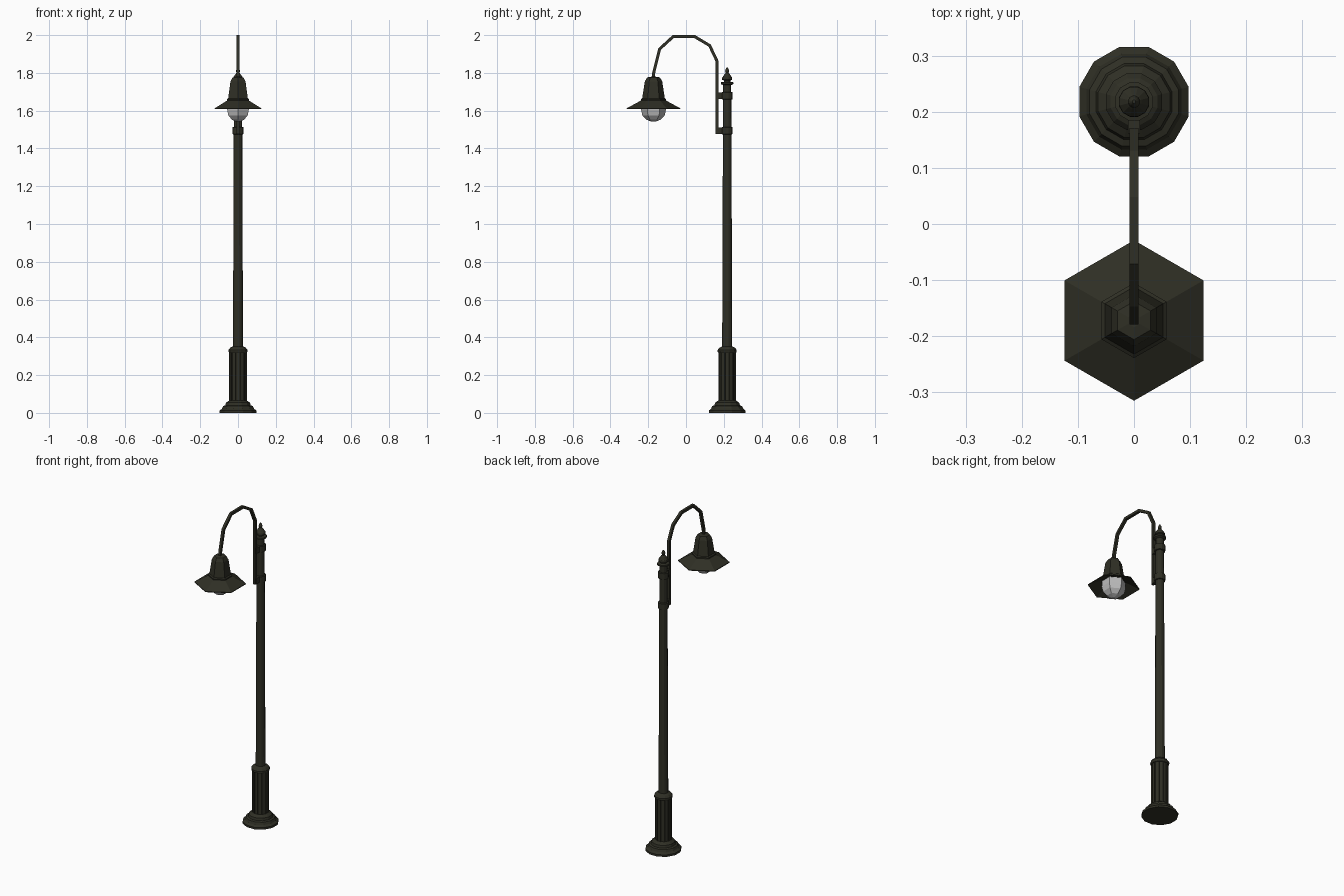
import bpy, bmesh, math
from mathutils import Vector

if "Cube" in bpy.data.objects:
    bpy.data.objects.remove(bpy.data.objects["Cube"])


def material(name, rgb):
    m = bpy.data.materials.new(name)
    m.diffuse_color = (*rgb, 1)
    m.use_nodes = True
    m.node_tree.nodes["Principled BSDF"].inputs["Base Color"].default_value = m.diffuse_color
    return m


IRON = material("dark_olive_iron", (0.028, 0.028, 0.018))
GLASS = material("pale_glass", (0.5, 0.5, 0.5))
POLE_Y, LAMP_Y = 0.218, -0.172


def finish(name, bm, mat):
    bmesh.ops.recalc_face_normals(bm, faces=bm.faces)
    me = bpy.data.meshes.new(name)
    bm.to_mesh(me)
    bm.free()
    me.materials.append(mat)
    ob = bpy.data.objects.new(name, me)
    bpy.context.collection.objects.link(ob)
    return ob


def lathe(name, profile, sides, y, mat, start, closed=False, groove=None):
    """Turn (radius, z) points around a vertical axis at (0, y)."""
    bm = bmesh.new()
    rings = []
    for r, z in profile:
        rings.append([bm.verts.new((r * math.cos(start + math.tau * i / sides),
                                    y + r * math.sin(start + math.tau * i / sides), z))
                      for i in range(sides)])
    pairs = list(zip(rings, rings[1:]))
    if closed:
        pairs.append((rings[-1], rings[0]))
    for a, b in pairs:
        for i in range(sides):
            j = (i + 1) % sides
            bm.faces.new((a[i], a[j], b[j], b[i]))
    if not closed:
        bm.faces.new(rings[0][::-1])
        bm.faces.new(rings[-1])
    bmesh.ops.recalc_face_normals(bm, faces=bm.faces)
    if groove:
        tall = [f for f in bm.faces if f.calc_area() > 0 and
                max(v.co.z for v in f.verts) - min(v.co.z for v in f.verts) > 0.2]
        bmesh.ops.inset_individual(bm, faces=tall, thickness=groove, depth=-groove)
    return finish(name, bm, mat)


def box(name, size, loc):
    bm = bmesh.new()
    bmesh.ops.create_cube(bm, size=1)
    for v in bm.verts:
        v.co = Vector(a * b for a, b in zip(v.co, size)) + Vector(loc)
    return finish(name, bm, IRON)


T = math.radians(15)   # 12-sided parts have flats on the axes
H = math.radians(30)   # 6-sided parts have corners on the y axis

# Stepped foot
lathe("foot", [(0.101, 0), (0.101, 0.012), (0.088, 0.022), (0.082, 0.036),
               (0.07, 0.04), (0.066, 0.054), (0.054, 0.062), (0.048, 0.066)],
      12, POLE_Y, IRON, T)
# Fluted sleeve and its collar
lathe("fluted_sleeve", [(0.048, 0.06), (0.048, 0.325)], 12, POLE_Y, IRON, T, groove=0.004)
lathe("sleeve_collar", [(0.048, 0.318), (0.052, 0.324), (0.052, 0.333),
                        (0.043, 0.345), (0.028, 0.352)], 12, POLE_Y, IRON, T)
# Tapering pole
lathe("pole", [(0.0275, 0.34), (0.0235, 1.47), (0.022, 1.74)], 12, POLE_Y, IRON, T)
# Finial
lathe("finial", [(0.022, 1.735), (0.035, 1.741), (0.035, 1.75), (0.018, 1.753),
                 (0.018, 1.76), (0.028, 1.764), (0.027, 1.775), (0.014, 1.793),
                 (0.008, 1.8), (0.011, 1.81), (0.008, 1.82), (0.003, 1.828)],
      12, POLE_Y, IRON, T)
# Two clamps that hold the arm to the pole
for label, z in (("lower", 1.494), ("upper", 1.679)):
    lathe(label + "_clamp_ring", [(0.024, z - 0.02), (0.03, z - 0.018),
                                  (0.03, z + 0.018), (0.024, z + 0.02)],
          12, POLE_Y, IRON, T)
    box(label + "_clamp_lug", (0.022, 0.045, 0.034), (0, 0.184, z))

# Bent arm: a square bar swept along a polyline in the y-z plane
path = [Vector((0, y, z)) for y, z in (
    (0.163, 1.476), (0.163, 1.865), (0.125, 1.945), (0.046, 1.992), (-0.068, 1.992),
    (-0.14, 1.926), (-0.171, 1.8), (-0.172, 1.765))]
bm = bmesh.new()
W = 0.0078
sections = []
for i, p in enumerate(path):
    d0 = (p - path[i - 1]).normalized() if i else (path[1] - p).normalized()
    d1 = (path[i + 1] - p).normalized() if i < len(path) - 1 else d0
    t = (d0 + d1).normalized()
    n = Vector((0, -t.z, t.y)) * (W / t.dot(d0))
    x = Vector((W, 0, 0))
    sections.append([bm.verts.new(p + o) for o in (x + n, n - x, -x - n, x - n)])
for a, b in zip(sections, sections[1:]):
    for k in range(4):
        bm.faces.new((a[k], a[(k + 1) % 4], b[(k + 1) % 4], b[k]))
bm.faces.new(sections[0])
bm.faces.new(sections[-1])
finish("bent_arm", bm, IRON)

# Six-sided lamp housing and flared brim
lathe("lamp_housing", [(0.067, 1.64), (0.067, 1.66), (0.06, 1.665), (0.046, 1.755),
                       (0.034, 1.776), (0.012, 1.78)], 6, LAMP_Y, IRON, H)
lathe("lamp_brim", [(0.143, 1.608), (0.143, 1.612), (0.066, 1.654), (0.06, 1.646)],
      6, LAMP_Y, IRON, H, closed=True)
# Glass bowl
lathe("glass_bowl", [(0.064, 1.645), (0.066, 1.605), (0.059, 1.575),
                     (0.037, 1.552), (0.012, 1.542)], 6, LAMP_Y, GLASS, H)
